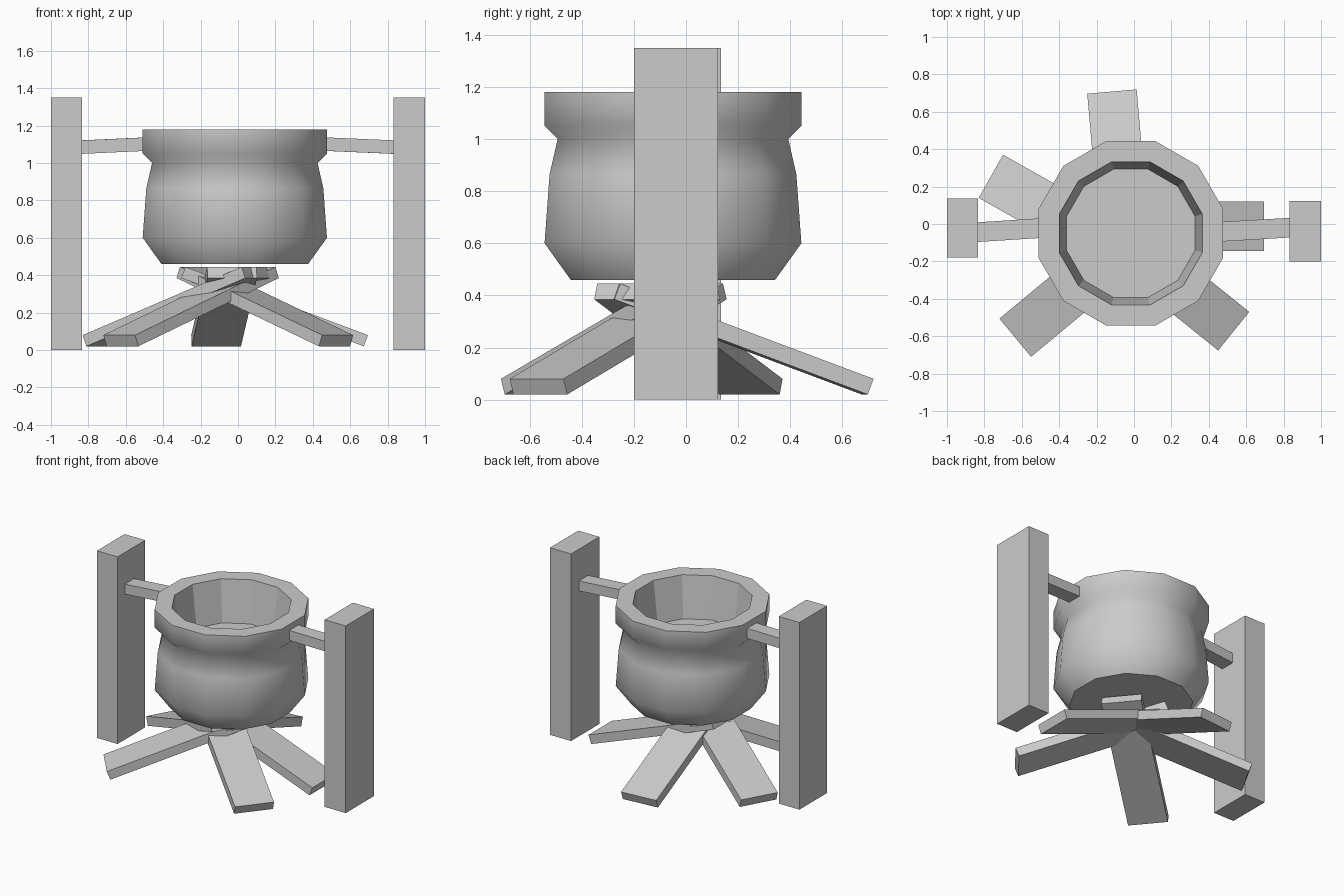
import bpy, bmesh, math
from mathutils import Matrix, Vector

if "Cube" in bpy.data.objects:
    bpy.data.objects.remove(bpy.data.objects["Cube"])


def make_object(name, bm):
    bmesh.ops.recalc_face_normals(bm, faces=bm.faces)
    mesh = bpy.data.meshes.new(name)
    bm.to_mesh(mesh)
    bm.free()
    obj = bpy.data.objects.new(name, mesh)
    bpy.context.collection.objects.link(obj)
    return obj


def beam(name, a, b, width, height):
    """Box whose long axis runs from a to b, kept level across its width."""
    a, b = Vector(a), Vector(b)
    d = b - a
    yaw = math.atan2(d.y, d.x)
    pitch = math.atan2(d.z, math.hypot(d.x, d.y))
    bm = bmesh.new()
    bmesh.ops.create_cube(bm, size=1,
                          matrix=Matrix.Diagonal((d.length, width, height, 1)))
    obj = make_object(name, bm)
    obj.location = (a + b) / 2
    obj.rotation_euler = (0, -pitch, yaw)
    return obj


# Cauldron: 12-sided lathe, smooth outside, flat rim, inside and contents
SIDES = 12
N_OUTER = 5
profile = [(0.406, 0.46), (0.51, 0.60), (0.49, 0.865), (0.458, 1.0),
           (0.51, 1.05), (0.51, 1.18), (0.396, 1.18), (0.355, 0.88)]
bm = bmesh.new()
rings = []
for r, z in profile:
    ring = []
    for i in range(SIDES):
        t = 2 * math.pi * (i + 0.5) / SIDES
        ring.append(bm.verts.new((r * math.cos(t), r * math.sin(t), z)))
    rings.append(ring)
for k in range(len(rings) - 1):
    lo, hi = rings[k], rings[k + 1]
    for i in range(SIDES):
        j = (i + 1) % SIDES
        f = bm.faces.new((lo[i], lo[j], hi[j], hi[i]))
        f.smooth = k < N_OUTER
bm.faces.new(rings[0])
bm.faces.new(rings[-1])
pot = make_object("cauldron", bm)
pot.location = (-0.017, -0.05, 0)

# Support posts
beam("left_post", (-0.9175, -0.0225, 0.675 - 0.675), (-0.9175, -0.0225, 0.0001), 1, 1)
bpy.data.objects.remove(bpy.data.objects["left_post"])
for name, x0, x1, y0, y1 in (("left_post", -1.0, -0.835, -0.18, 0.135),
                             ("right_post", 0.832, 1.0, -0.2, 0.122)):
    y = (y0 + y1) / 2
    beam(name, (x0, y, 0.675), (x1, y, 0.675), y1 - y0, 1.35)

# Bars carrying the cauldron
beam("left_bar", (-0.86, -0.045, 1.084), (-0.45, -0.019, 1.103), 0.105, 0.072)
beam("right_bar", (0.86, -0.018, 1.084), (0.42, -0.044, 1.103), 0.105, 0.072)

# Firewood planks: outer end position on the ground and outward heading
TILT = math.radians(20.5)
LENGTH, THICK, WIDTH = 1.042, 0.064, 0.265
logs = [(-0.118, 0.708, 95), (-0.765, 0.255, 150.5), (-0.635, -0.608, 219.7),
        (0.533, -0.573, -38.8), (0.695, -0.013, 0)]
for n, (x, y, heading) in enumerate(logs, 1):
    h = math.radians(heading)
    out = Vector((math.cos(h), math.sin(h), 0))
    end = Vector((x, y, 0.05)) - out * (THICK / 2 * math.sin(TILT))
    inner = end - out * (LENGTH * math.cos(TILT))
    inner.z += LENGTH * math.sin(TILT)
    beam(f"firewood_{n}", end, inner, WIDTH, THICK)
